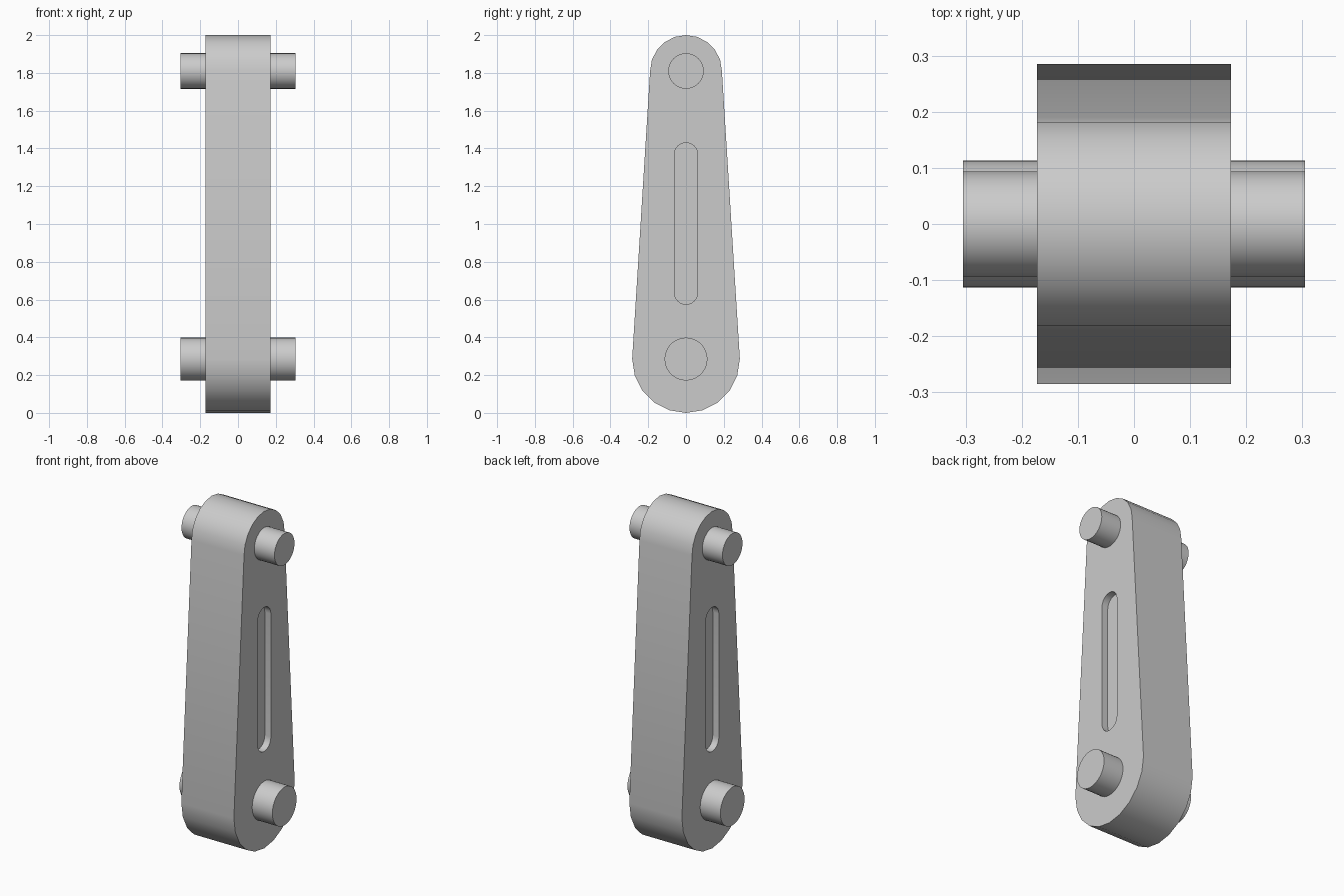
import bpy
import bmesh
from math import cos, sin, pi, radians

cube = bpy.data.objects.get("Cube")
if cube:
    bpy.data.objects.remove(cube, do_unlink=True)

grey = bpy.data.materials.new("plain_grey")
grey.use_nodes = True
colour = (0.6, 0.6, 0.6, 1.0)
grey.diffuse_color = colour
grey.node_tree.nodes["Principled BSDF"].inputs["Base Color"].default_value = colour


def arc(z, radius, start, end, steps):
    """Points (y, z) along an arc centred on y = 0."""
    angles = [start + (end - start) * i / steps for i in range(steps + 1)]
    return [(radius * cos(a), z + radius * sin(a)) for a in angles]


def capsule(z_low, r_low, z_high, r_high, steps):
    """Outline of two half circles joined by straight sides."""
    return arc(z_high, r_high, 0, pi, steps) + arc(z_low, r_low, pi, 2 * pi, steps)


def prism(name, outline, x_min, x_max):
    """Extrude a (y, z) outline along x."""
    bm = bmesh.new()
    base = bm.faces.new([bm.verts.new((x_min, y, z)) for y, z in outline])
    result = bmesh.ops.extrude_face_region(bm, geom=[base])
    moved = [v for v in result["geom"] if isinstance(v, bmesh.types.BMVert)]
    bmesh.ops.translate(bm, verts=moved, vec=(x_max - x_min, 0, 0))
    bmesh.ops.recalc_face_normals(bm, faces=bm.faces)
    mesh = bpy.data.meshes.new(name)
    bm.to_mesh(mesh)
    bm.free()
    mesh.materials.append(grey)
    obj = bpy.data.objects.new(name, mesh)
    bpy.context.collection.objects.link(obj)
    return obj


def activate(obj):
    bpy.ops.object.select_all(action="DESELECT")
    obj.select_set(True)
    bpy.context.view_layer.objects.active = obj


HALF_WIDTH = 0.1725
SLOT_DEPTH = 0.04
LOW_Z, HIGH_Z = 0.285, 1.81

# Tapered link body
body = prism("link_body", capsule(LOW_Z, 0.285, HIGH_Z, 0.19, 10),
             -HALF_WIDTH, HALF_WIDTH)

# Shallow slot recessed into each side
slot = capsule(0.637, 0.062, 1.368, 0.062, 12)
for side in (-1, 1):
    ends = sorted((side * (HALF_WIDTH - SLOT_DEPTH), side * (HALF_WIDTH + 0.1)))
    cutter = prism("slot_cutter", slot, *ends)
    cutter.hide_render = True
    cut = body.modifiers.new("slot", "BOOLEAN")
    cut.operation = "DIFFERENCE"
    cut.solver = "EXACT"
    cut.object = cutter
    activate(body)
    bpy.ops.object.modifier_apply(modifier=cut.name)
    bpy.data.objects.remove(cutter, do_unlink=True)

# Pivot pins passing through both ends
pins = [prism(name, arc(z, radius, 0, 2 * pi, 32)[:-1], -0.305, 0.305)
        for name, z, radius in (("lower_pin", LOW_Z, 0.1135),
                                ("upper_pin", HIGH_Z, 0.094))]

for obj in [body] + pins:
    activate(obj)
    bpy.ops.object.shade_smooth_by_angle(angle=radians(30))
